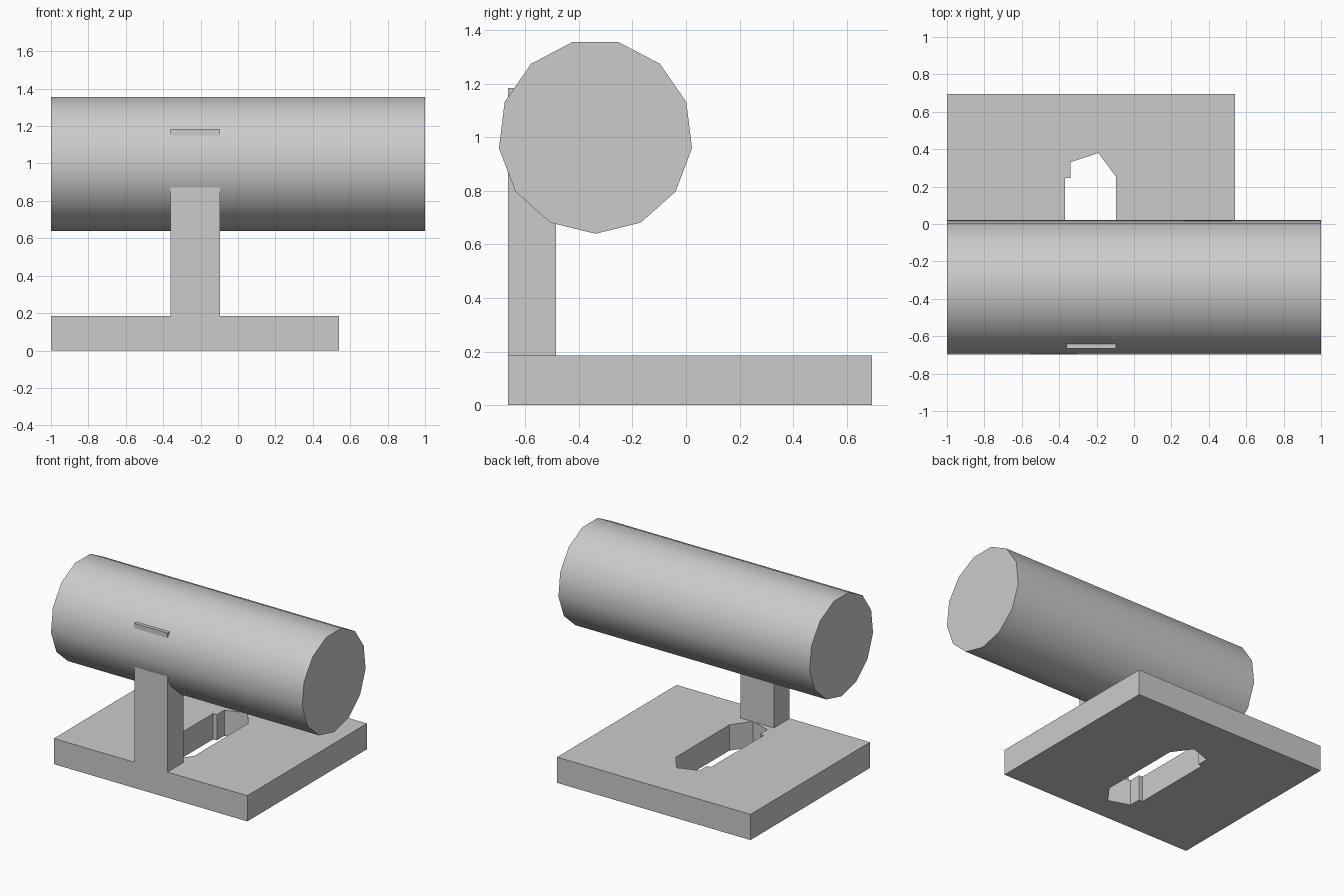
import bpy
import bmesh
import math
from mathutils import Vector

cube = bpy.data.objects.get("Cube")
if cube:
    bpy.data.objects.remove(cube, do_unlink=True)

# One plain grey for everything
grey = bpy.data.materials.new("plain_grey")
grey.use_nodes = True
colour = (0.6, 0.6, 0.6, 1)
grey.diffuse_color = colour
grey.node_tree.nodes["Principled BSDF"].inputs["Base Color"].default_value = colour


def extrude_loops(name, loops, offset):
    """Fill an outline (further loops become holes) and extrude it by offset."""
    bm = bmesh.new()
    edges = []
    for loop in loops:
        verts = [bm.verts.new(p) for p in loop]
        edges += [bm.edges.new((a, b)) for a, b in zip(verts, verts[1:] + verts[:1])]
    bmesh.ops.triangle_fill(bm, use_beauty=True, edges=edges)
    result = bmesh.ops.extrude_face_region(bm, geom=bm.faces[:], use_keep_orig=True)
    moved = [g for g in result["geom"] if isinstance(g, bmesh.types.BMVert)]
    bmesh.ops.translate(bm, vec=Vector(offset), verts=moved)
    bmesh.ops.recalc_face_normals(bm, faces=bm.faces[:])
    mesh = bpy.data.meshes.new(name)
    bm.to_mesh(mesh)
    bm.free()
    mesh.materials.append(grey)
    obj = bpy.data.objects.new(name, mesh)
    bpy.context.collection.objects.link(obj)
    return obj


def rectangle(x0, x1, y0, y1, z):
    return [(x0, y0, z), (x1, y0, z), (x1, y1, z), (x0, y1, z)]


# Base plate with a notched slot, mirrored front to back
slot_middle = -0.055
slot_end = [(-0.095, 0.305), (-0.19, 0.435), (-0.34, 0.385), (-0.34, 0.3), (-0.37, 0.3)]
slot = [(x, slot_middle + d, 0) for x, d in slot_end]
slot += [(x, slot_middle - d, 0) for x, d in reversed(slot_end)]
extrude_loops("base_plate", [rectangle(-1, 0.54, -0.665, 0.695, 0), slot], (0, 0, 0.185))

# Upright post, its top poking out of the drum
extrude_loops("post", [rectangle(-0.36, -0.095, -0.665, -0.485, 0.185)], (0, 0, 1.0))

# Thirteen-sided horizontal drum with a corner at the bottom
sides, radius = 13, 0.363
angles = [2 * math.pi * i / sides for i in range(sides)]
ring = [(-1, -0.338 + radius * math.sin(a), 1.003 - radius * math.cos(a)) for a in angles]
drum = extrude_loops("drum", [ring], (2, 0, 0))
bpy.ops.object.select_all(action="DESELECT")
drum.select_set(True)
bpy.context.view_layer.objects.active = drum
bpy.ops.object.shade_smooth_by_angle(angle=math.radians(40))
